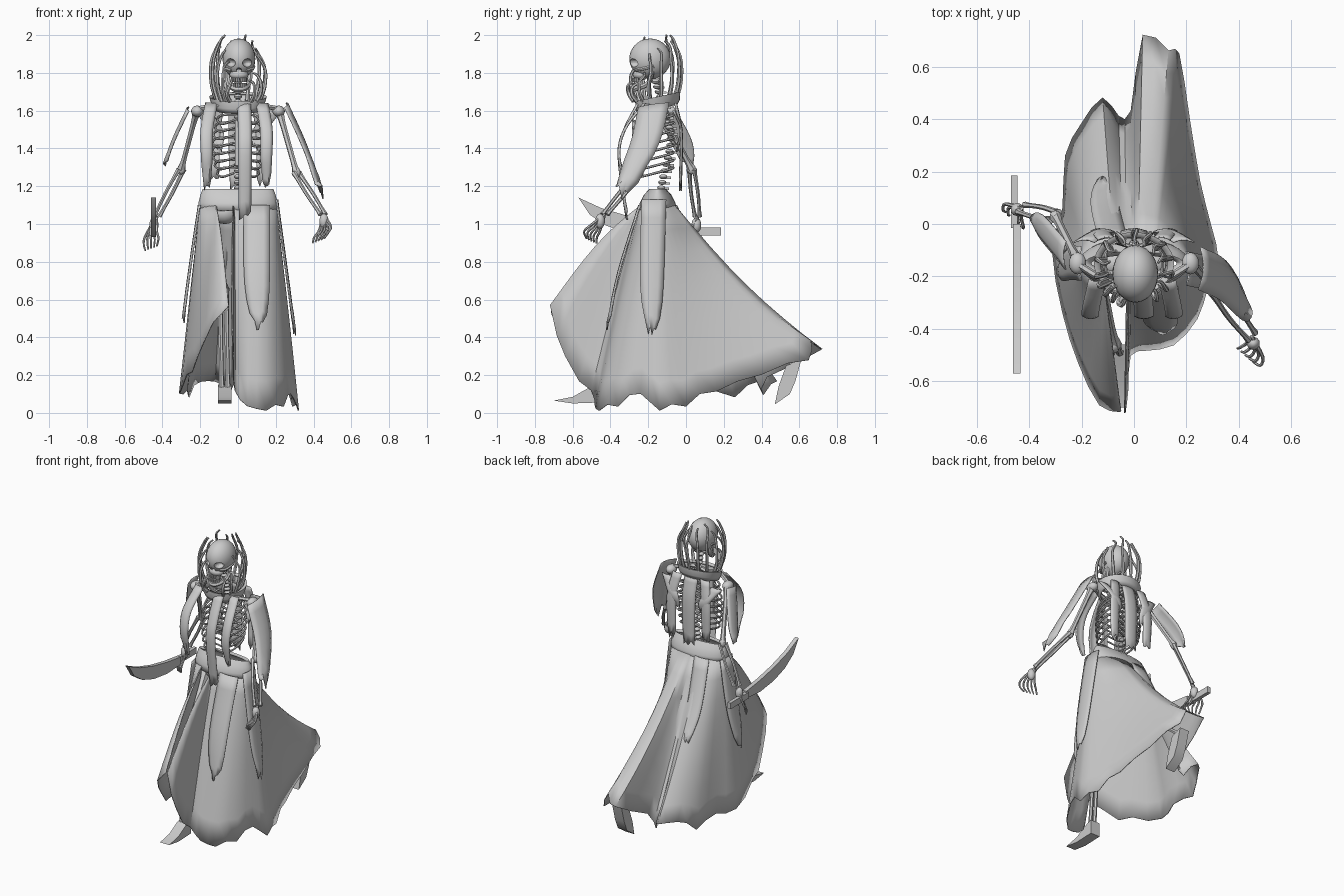
import bpy, bmesh, math, random
from mathutils import Vector, Matrix

random.seed(4)
if "Cube" in bpy.data.objects:
    bpy.data.objects.remove(bpy.data.objects["Cube"])

grey = bpy.data.materials.new("bone_grey")
grey.use_nodes = True
grey.diffuse_color = (0.6, 0.6, 0.6, 1)
grey.node_tree.nodes["Principled BSDF"].inputs["Base Color"].default_value = grey.diffuse_color
parts = []


def add(name, mesh):
    obj = bpy.data.objects.new(name, mesh)
    bpy.context.collection.objects.link(obj)
    mesh.materials.clear()
    mesh.materials.append(grey)
    parts.append(obj)
    return obj


def from_bmesh(name, bm):
    bmesh.ops.recalc_face_normals(bm, faces=bm.faces)
    mesh = bpy.data.meshes.new(name)
    bm.to_mesh(mesh)
    bm.free()
    return add(name, mesh)


def smooth_path(points, steps=5):
    """Catmull-Rom path through the points."""
    p = [Vector(q) for q in points]
    p = [2 * p[0] - p[1]] + p + [2 * p[-1] - p[-2]]
    path = []
    for a, b, c, d in zip(p, p[1:], p[2:], p[3:]):
        for k in range(steps):
            t = k / steps
            path.append(0.5 * (2 * b + (c - a) * t + (2 * a - 5 * b + 4 * c - d) * t * t
                               + (3 * b - a - 3 * c + d) * t ** 3))
    return path + [p[-2]]


def tube(name, points, radius, tip=1.0, knob=0.0):
    """Round tube; tip tapers the end, knob swells both ends like a bone."""
    path = smooth_path(points)
    curve = bpy.data.curves.new(name, "CURVE")
    curve.dimensions = "3D"
    curve.bevel_depth = radius
    curve.bevel_resolution = 1
    curve.use_fill_caps = True
    spline = curve.splines.new("POLY")
    spline.points.add(len(path) - 1)
    for i, (pt, co) in enumerate(zip(spline.points, path)):
        t = i / (len(path) - 1)
        pt.co = (*co, 1)
        pt.radius = 1 + (tip - 1) * t + knob * abs(2 * t - 1) ** 6
    temp = bpy.data.objects.new(name, curve)
    bpy.context.collection.objects.link(temp)
    graph = bpy.context.evaluated_depsgraph_get()
    mesh = bpy.data.meshes.new_from_object(temp.evaluated_get(graph))
    bpy.data.objects.remove(temp)
    return add(name, mesh)


def ball(name, centre, size, segments=16):
    bm = bmesh.new()
    bmesh.ops.create_uvsphere(bm, u_segments=segments, v_segments=segments // 2 + 2, radius=1)
    bm.transform(Matrix.Translation(centre) @ Matrix.Diagonal((*size, 1)))
    return from_bmesh(name, bm)


def box(name, centre, size, turn=0.0):
    bm = bmesh.new()
    bmesh.ops.create_cube(bm, size=1)
    bm.transform(Matrix.Translation(centre) @ Matrix.Rotation(turn, 4, "Z") @ Matrix.Diagonal((*size, 1)))
    return from_bmesh(name, bm)


def sheet(name, rows, thickness=0.006, closed=False):
    """Cloth surface through rows of points."""
    bm = bmesh.new()
    grid = [[bm.verts.new(p) for p in row] for row in rows]
    for r, s in zip(grid, grid[1:]):
        n = len(r)
        for i in range(n if closed else n - 1):
            j = (i + 1) % n
            bm.faces.new((r[i], r[j], s[j], s[i]))
    obj = from_bmesh(name, bm)
    solid = obj.modifiers.new("thickness", "SOLIDIFY")
    solid.thickness = thickness
    solid.offset = 0
    return obj


def strip(name, points, width, across, out, end=0.3, bow=0.01, ragged=0.03):
    """Hanging cloth strip, bowed outwards, narrowing to a torn end."""
    path = smooth_path(points, 4)
    across, out = Vector(across).normalized(), Vector(out)
    rows = []
    for i, p in enumerate(path):
        t = i / (len(path) - 1)
        w = width * (1 - (1 - end) * t ** 5)
        row = []
        for u in (-0.5, -0.25, 0, 0.25, 0.5):
            q = p + across * (u * w) + out * (bow * (1 - 4 * u * u))
            q.z += random.uniform(-ragged, ragged) * t ** 6
            row.append(q)
        rows.append(row)
    return sheet(name, rows)


def plate(name, outline, x, width):
    """Side outline (y, z) extruded across x."""
    bm = bmesh.new()
    face = bm.faces.new([bm.verts.new((x - width / 2, y, z)) for y, z in outline])
    new = bmesh.ops.extrude_face_region(bm, geom=[face])["geom"]
    bmesh.ops.translate(bm, vec=(width, 0, 0), verts=[v for v in new if isinstance(v, bmesh.types.BMVert)])
    return from_bmesh(name, bm)


def ring(rx, ry, cy, z, tilt=0.0, count=32):
    angles = [math.tau * i / count for i in range(count)]
    return [(rx * math.cos(a), cy + ry * math.sin(a), z + tilt * math.sin(a)) for a in angles]


# Skull with carved eye sockets and nose
skull = ball("skull", (0.005, -0.19, 1.875), (0.087, 0.11, 0.107), 24)
for name, x, z, r in (("left_socket", 0.05, 1.853, 0.028), ("right_socket", -0.04, 1.853, 0.028),
                      ("nose_hole", 0.005, 1.815, 0.014)):
    cutter = ball(name + "_cutter", (x, -0.28, z), (r, 0.04, r * 0.8))
    cutter.hide_render = True
    cutter.hide_set(True)
    parts.remove(cutter)
    cut = skull.modifiers.new(name, "BOOLEAN")
    cut.object = cutter
    cut.operation = "DIFFERENCE"
ball("upper_jaw", (0.005, -0.24, 1.79), (0.05, 0.042, 0.03))
tube("lower_jaw", [(0.065, -0.18, 1.81), (0.058, -0.2, 1.745), (0.035, -0.26, 1.718), (0.005, -0.28, 1.712),
                   (-0.025, -0.26, 1.718), (-0.05, -0.2, 1.745), (-0.057, -0.18, 1.81)], 0.014)
for i in range(9):
    a = math.radians(-150 + 15 * i)
    for label, z in (("upper", 1.762), ("lower", 1.736)):
        box(label + "_tooth", (0.005 + 0.042 * math.cos(a), -0.235 + 0.043 * math.sin(a), z), (0.009, 0.008, 0.02), a)
for side in (-1, 1):
    tube("cheekbone", [(0.005 + side * 0.04, -0.265, 1.815), (0.005 + side * 0.07, -0.235, 1.82),
                       (0.005 + side * 0.078, -0.17, 1.835)], 0.009)

# Spine and neck
for p in smooth_path([(0, -0.17, 1.78), (0, -0.12, 1.62), (0, -0.08, 1.45), (0, -0.12, 1.25), (0, -0.15, 1.08)], 6):
    ball("vertebra", p, (0.022, 0.022, 0.013), 8)
    box("spine_process", p + Vector((0, 0.025, -0.005)), (0.01, 0.03, 0.012))

# Rib cage, collar bones, hips
for i in range(8):
    z, rx = 1.58 - 0.04 * i, 0.085 + 0.05 * math.sin(0.5 + 0.3 * i)
    for side in (-1, 1):
        tube("rib", [(0, -0.09, z), (side * rx * 0.8, -0.07, z - 0.005), (side * rx, -0.16, z - 0.03),
                     (side * rx * 0.75, -0.25, z - 0.05), (side * 0.02, -0.28, z - 0.03)], 0.0075, 0.8)
box("breastbone", (0, -0.28, 1.43), (0.03, 0.014, 0.24))
for side in (-1, 1):
    tube("collar_bone", [(0, -0.24, 1.6), (side * 0.1, -0.22, 1.625), (side * 0.22, -0.15, 1.61)], 0.014)
    ball("shoulder", (side * 0.215, -0.15, 1.597), (0.033, 0.042, 0.03))
    strip("shoulder_blade", [(side * 0.19, -0.07, 1.6), (side * 0.12, -0.03, 1.5), (side * 0.1, -0.05, 1.4)],
          0.08, (1, 0, 0), (0, 1, 0))
    ball("hip_bone", (side * 0.07, -0.15, 1.06), (0.07, 0.06, 0.06))

# Neck collar and the strands rising from it
sheet("collar", [ring(0.125, 0.1, -0.15, 1.61, 0.025), ring(0.135, 0.112, -0.15, 1.635, 0.025),
                 ring(0.148, 0.115, -0.15, 1.67, 0.025), ring(0.13, 0.1, -0.15, 1.665, 0.025)], 0.012, True)
strands = {-52: 1.76, -30: 1.8, -10: 1.9, 18: 1.93, 42: 1.97, 65: 2, 90: 1.98, 115: 1.97, 140: 2, 165: 1.94,
           190: 1.97, 205: 1.99, 220: 1.92, 235: 1.86, 248: 1.77}
for degrees, top in strands.items():
    a = math.radians(degrees)
    path = []
    for t, r in ((0, 0.115), (0.3, 0.143), (0.65, 0.145), (0.9, 0.115), (1, 0.095)):
        b = a + random.uniform(-0.12, 0.12) * t
        path.append((r * math.cos(b), -0.17 + r * math.sin(b), 1.65 + (top - 1.65) * t))
    tube("strand", path, 0.012, 0.45)


# Arms and hands
def arm(side, shoulder, elbow, wrist, palm, tips):
    shoulder, elbow, wrist, palm, tips = map(Vector, (shoulder, elbow, wrist, palm, tips))
    tube(side + "_upper_arm", [shoulder, (shoulder + elbow) / 2, elbow], 0.016, 0.9, 0.6)
    ball(side + "_elbow", elbow, (0.022, 0.022, 0.028), 10)
    for shift in (-0.013, 0.013):
        gap = Vector((shift, shift, 0))
        tube(side + "_forearm", [elbow + gap, (elbow + wrist) / 2 + gap * 1.4, wrist + gap], 0.011, 0.8, 0.4)
    ball(side + "_palm", (wrist + palm) / 2, (0.026, 0.026, 0.04), 10)
    for k in range(5):
        fan = Vector((0.015, -0.013, 0.006)) * (k - 2)
        tube(side + "_finger", [wrist, palm + fan, (palm + tips) / 2 + fan * 1.3 + Vector((0, -0.015, 0)), tips + fan],
             0.008, 0.6)


arm("left", (0.22, -0.15, 1.59), (0.31, -0.25, 1.27), (0.45, -0.43, 1.05), (0.46, -0.48, 0.98), (0.425, -0.5, 0.91))
arm("right", (-0.22, -0.13, 1.59), (-0.3, 0.03, 1.29), (-0.43, 0.06, 1.04), (-0.46, 0.05, 0.95), (-0.46, 0.02, 0.87))
strip("left_sleeve", [(0.25, -0.17, 1.63), (0.345, -0.22, 1.42), (0.435, -0.34, 1.17)], 0.165, (0.05, 1, 0.15),
      (1, 0, 0.3), 0.4, 0.015, 0.05)
strip("right_sleeve", [(-0.26, -0.12, 1.61), (-0.335, -0.03, 1.45), (-0.385, 0.02, 1.31)], 0.11, (0, 1, 0.2),
      (-1, 0, 0.2), 0.3, 0.01, 0.02)

# Curved sword
plate("sword_blade", [(0.0, 0.99), (-0.15, 1.01), (-0.3, 1.04), (-0.45, 1.085), (-0.57, 1.14), (-0.51, 1.05),
                      (-0.42, 0.99), (-0.3, 0.95), (-0.15, 0.93), (0.0, 0.94)], -0.447, 0.028)
box("sword_handle", (-0.457, 0.085, 0.96), (0.024, 0.2, 0.042))

# Legs and feet
for side, hip, knee, ankle in (("right", (-0.14, -0.15, 1.03), (-0.08, -0.46, 0.66), (-0.07, -0.49, 0.12)),
                               ("left", (0.09, -0.14, 1.03), (0.1, 0.1, 0.64), (0.1, 0.57, 0.26))):
    h, k, a = map(Vector, (hip, knee, ankle))
    tube(side + "_thigh", [h, (h + k) / 2, k], 0.022, 0.9, 0.6)
    ball(side + "_knee", k, (0.03, 0.035, 0.035), 10)
    for shift in (-0.016, 0.016):
        gap = Vector((shift, 0, 0))
        tube(side + "_shin", [k + gap, (k + a) / 2 + gap, a + gap], 0.014, 0.8, 0.4)
plate("right_foot", [(-0.46, 0.15), (-0.52, 0.13), (-0.6, 0.085), (-0.7, 0.065), (-0.6, 0.05), (-0.46, 0.055)], -0.07, 0.07)
plate("left_foot", [(0.61, 0.28), (0.58, 0.17), (0.55, 0.1), (0.47, 0.045), (0.49, 0.14), (0.53, 0.25)], 0.1, 0.07)

# Long torn skirt, slit at the front and draped over the raised right knee
hem = [(-0.035, -0.72, 0.55), (-0.025, -0.64, 0.28), (-0.015, -0.5, 0.1), (0.05, -0.48, 0.03), (0.15, -0.46, 0.03),
       (0.24, -0.36, 0.04), (0.28, -0.24, 0.12), (0.32, -0.14, 0.03), (0.29, 0, 0.05), (0.25, 0.16, 0.12),
       (0.21, 0.4, 0.21), (0.17, 0.65, 0.3), (0.13, 0.66, 0.36), (0.035, 0.72, 0.33), (-0.01, 0.43, 0.2),
       (-0.06, 0.41, 0.12), (-0.12, 0.48, 0.15), (-0.2, 0.38, 0.15), (-0.26, 0.26, 0.1), (-0.27, 0.06, 0.12),
       (-0.31, -0.1, 0.08), (-0.27, -0.34, 0.18), (-0.21, -0.53, 0.3), (-0.13, -0.69, 0.47), (-0.05, -0.715, 0.55)]
edge = smooth_path(hem, 2)
torn = [random.uniform(-0.025, 0.025) for p in edge]
rows = []
for i in range(9):
    t = i / 8
    row = []
    for k, (p, tear) in enumerate(zip(edge, torn)):
        a = math.atan2(p.y + 0.15, 2.2 * p.x)
        if k > len(edge) - 4:
            a = math.radians(-125)
        waist = Vector((0.2 * math.cos(a), -0.15 + 0.09 * math.sin(a), 1.1))
        q = waist.lerp(p, t)
        q.z = max(0.004, q.z - 0.08 * p.y * math.sin(math.pi * t) + tear * t ** 4)
        row.append(q)
    rows.append(row)
sheet("skirt", rows)
sheet("waistband", [ring(0.2, 0.095, -0.15, 1.07), ring(0.205, 0.09, -0.15, 1.11), ring(0.195, 0.07, -0.15, 1.15),
                    ring(0.185, 0.045, -0.15, 1.18), ring(0.165, 0.035, -0.15, 1.17)], 0.01, True)

# Strips over the skirt
X, Y = (1, 0, 0), (0, 1, 0)
strip("skirt_left_strip", [(0.2, -0.17, 1.13), (0.252, -0.18, 0.75), (0.295, -0.18, 0.43)], 0.13, Y, X)
strip("skirt_front_strip", [(0.1, -0.24, 1.1), (0.1, -0.35, 0.75), (0.11, -0.41, 0.46)], 0.14, X, (0, -1, 0))
strip("skirt_right_strip", [(-0.2, -0.15, 1.1), (-0.245, -0.15, 0.8), (-0.285, -0.18, 0.5)], 0.13, Y, (-1, 0, 0))
strip("skirt_back_strip", [(-0.08, -0.06, 1.1), (-0.11, 0.06, 0.83), (-0.12, 0.17, 0.62)], 0.11, X, Y)

# Strips hanging from the collar, front and back
for x, width, low, end in ((-0.165, 0.065, 1.2, 0.4), (0.037, 0.072, 1.04, 0.85), (0.15, 0.065, 1.2, 0.4)):
    y = -0.26 + abs(x) * 0.3
    strip("chest_strip", [(x * 0.85, y, 1.64), (x, -0.32, 1.5), (x, -0.35, 1.36), (x, -0.31, low)], width, X,
          (0, -1, 0), end)
for x, width, low in ((-0.13, 0.07, 1.25), (0, 0.1, 1.18), (0.13, 0.07, 1.22)):
    strip("back_strip", [(x * 0.8, -0.06, 1.64), (x, -0.03, 1.48), (x, -0.035, low)], width, X, Y, 0.8)

bpy.ops.object.select_all(action="DESELECT")
for obj in parts:
    obj.select_set(True)
bpy.context.view_layer.objects.active = skull
bpy.ops.object.shade_smooth_by_angle(angle=math.radians(35))
